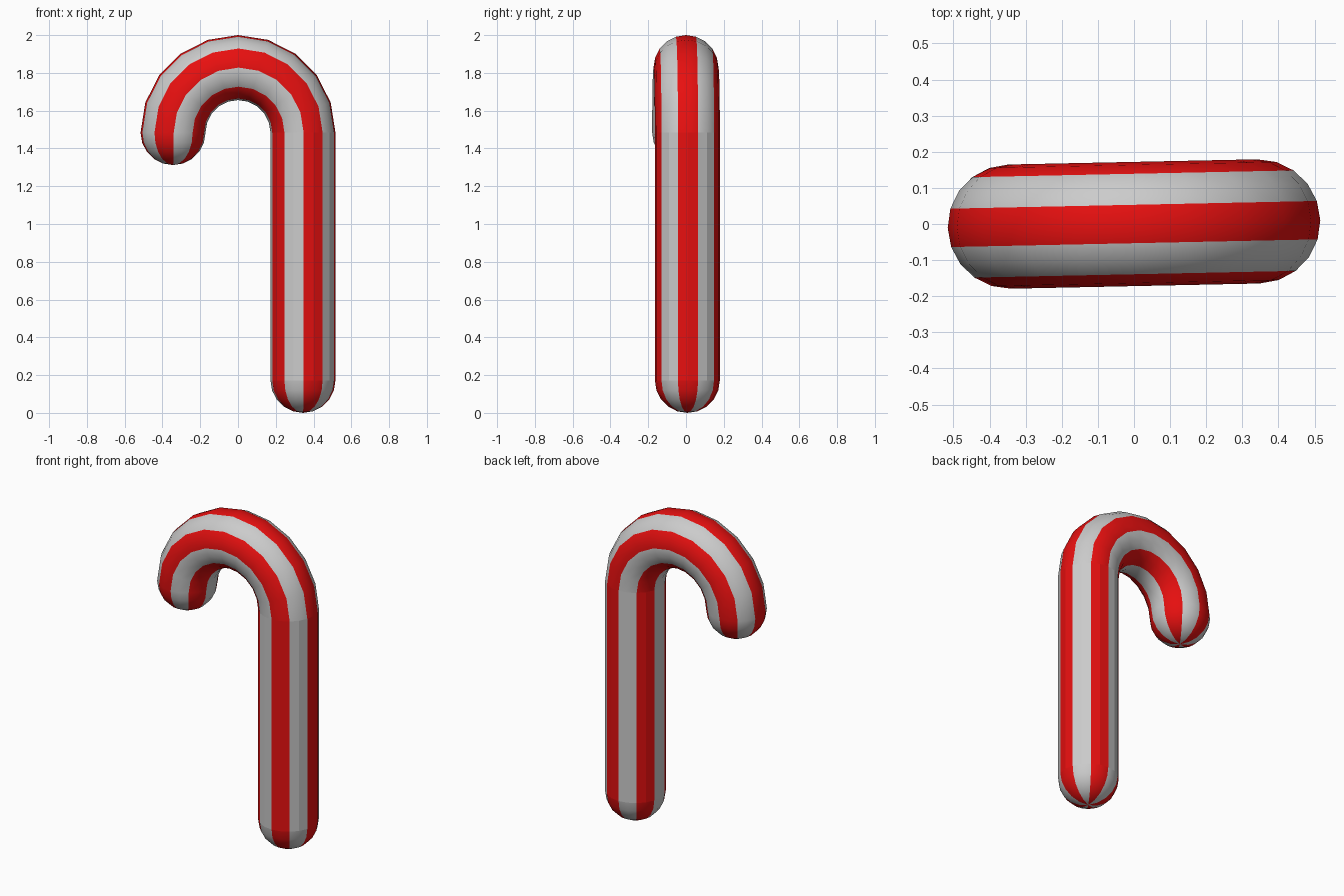
import bpy, bmesh
from math import sin, cos, pi, radians
from mathutils import Vector, Matrix

if "Cube" in bpy.data.objects:
    bpy.data.objects.remove(bpy.data.objects["Cube"])

R = 0.172        # tube radius
BEND = 0.344     # hook radius
TOP = 2.0 - BEND - R
SIDES = 20
CAP = 5
ARC = 10

bm = bmesh.new()


def ring(centre, out, r):
    """Ring of vertices; angle 0 points to the outside of the hook."""
    return [bm.verts.new(centre + out * (r * cos(2 * pi * i / SIDES))
                         + Vector((0, r * sin(2 * pi * i / SIDES), 0)))
            for i in range(SIDES)]


def paint(face, i, smooth):
    # stripes two sides wide, one red stripe centred on the outside
    face.material_index = ((i + 1) // 2) % 2
    face.smooth = smooth


X = Vector((1, 0, 0))
rings = []

# rounded foot
foot = bm.verts.new((BEND, 0, 0))
for k in range(1, CAP + 1):
    a = pi / 2 * k / CAP
    rings.append(ring(Vector((BEND, 0, R - R * cos(a))), X, R * sin(a)))
shaft_start = len(rings) - 1

# hook
for k in range(ARC + 1):
    a = pi * k / ARC
    out = Vector((cos(a), 0, sin(a)))
    rings.append(ring(Vector((0, 0, TOP)) + out * BEND, out, R))

# rounded tip
for k in range(1, CAP):
    a = pi / 2 * k / CAP
    rings.append(ring(Vector((-BEND, 0, TOP - R * sin(a))), -X, R * cos(a)))
tip = bm.verts.new((-BEND, 0, TOP - R))

# skin, with flat sides on the straight shaft
for n, (lo, hi) in enumerate(zip(rings, rings[1:])):
    for i in range(SIDES):
        j = (i + 1) % SIDES
        paint(bm.faces.new((lo[i], lo[j], hi[j], hi[i])), i, n != shaft_start)
for i in range(SIDES):
    j = (i + 1) % SIDES
    paint(bm.faces.new((foot, rings[0][j], rings[0][i])), i, True)
    paint(bm.faces.new((tip, rings[-1][i], rings[-1][j])), i, True)

# the whole cane is turned slightly about the vertical
bm.transform(Matrix.Rotation(radians(1.2), 4, 'Z'))
bmesh.ops.recalc_face_normals(bm, faces=bm.faces)

mesh = bpy.data.meshes.new("candy_cane")
bm.to_mesh(mesh)
bm.free()
for name, col in (("red", (0.8, 0.005, 0.005, 1)), ("white", (0.8, 0.8, 0.8, 1))):
    mat = bpy.data.materials.new(name)
    mat.diffuse_color = col
    mat.use_nodes = True
    mat.node_tree.nodes["Principled BSDF"].inputs["Base Color"].default_value = mat.diffuse_color
    mesh.materials.append(mat)
bpy.context.collection.objects.link(bpy.data.objects.new("candy_cane", mesh))
